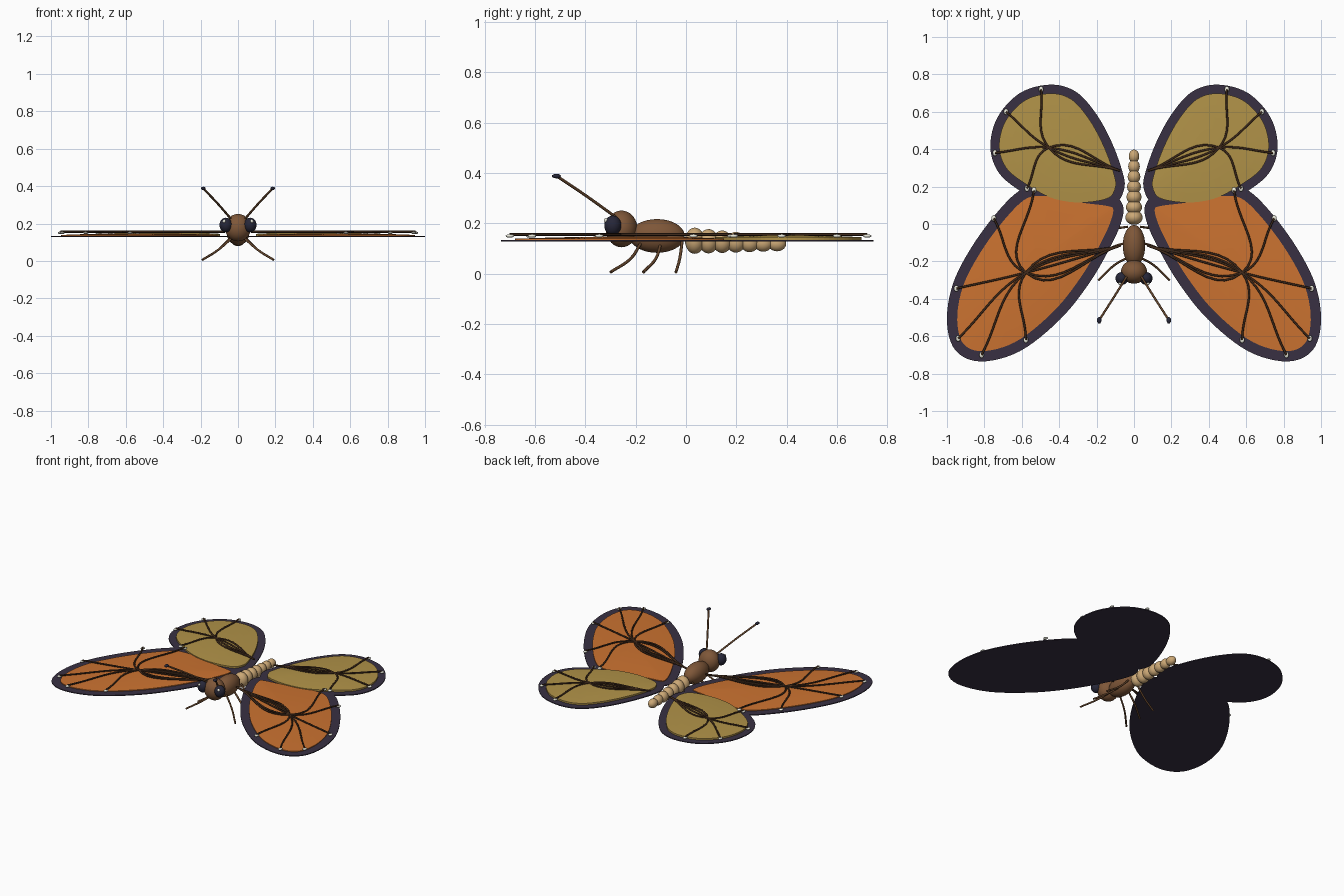
import bpy, bmesh
from mathutils import Vector

if "Cube" in bpy.data.objects:
    bpy.data.objects.remove(bpy.data.objects["Cube"])


def material(name, rgb):
    m = bpy.data.materials.new(name)
    m.diffuse_color = (*rgb, 1)
    m.use_nodes = True
    m.node_tree.nodes["Principled BSDF"].inputs["Base Color"].default_value = m.diffuse_color
    return m


DARK = material("dark_border", (0.04, 0.03, 0.055))
ORANGE = material("orange", (0.60, 0.17, 0.03))
YELLOW = material("ochre", (0.44, 0.29, 0.065))
BROWN = material("brown", (0.21, 0.095, 0.04))
TAN = material("tan", (0.60, 0.39, 0.18))
VEIN = material("vein_brown", (0.055, 0.025, 0.012))
LIMB = material("limb_brown", (0.13, 0.06, 0.025))
EYE = material("eye_dark", (0.02, 0.02, 0.04))
WHITE = material("pale", (0.80, 0.80, 0.70))


def ball(name, loc, size, mat, seg=24, rings=14):
    bm = bmesh.new()
    bmesh.ops.create_uvsphere(bm, u_segments=seg, v_segments=rings, radius=1)
    for v in bm.verts:
        v.co = Vector(a * b for a, b in zip(v.co, size))
    return finish(name, bm, mat, loc)


def finish(name, bm, mat, loc=(0, 0, 0), smooth=True):
    bmesh.ops.recalc_face_normals(bm, faces=bm.faces)
    me = bpy.data.meshes.new(name)
    bm.to_mesh(me)
    bm.free()
    me.materials.append(mat)
    for p in me.polygons:
        p.use_smooth = smooth
    ob = bpy.data.objects.new(name, me)
    ob.location = loc
    bpy.context.collection.objects.link(ob)
    return ob


def tubes(name, paths, radius, mat):
    cu = bpy.data.curves.new(name, 'CURVE')
    cu.dimensions = '3D'
    cu.bevel_depth = radius
    cu.bevel_resolution = 2
    cu.resolution_u = 10
    cu.use_fill_caps = True
    for pts in paths:
        sp = cu.splines.new('BEZIER')
        sp.bezier_points.add(len(pts) - 1)
        for bp, co in zip(sp.bezier_points, pts):
            bp.co = co
            bp.handle_left_type = bp.handle_right_type = 'AUTO'
    cu.materials.append(mat)
    ob = bpy.data.objects.new(name, cu)
    bpy.context.collection.objects.link(ob)


def smooth_loop(pts, steps=6):
    # closed Catmull-Rom curve through the outline points
    p = [Vector(q) for q in pts]
    n, out = len(p), []
    for i in range(n):
        a, b, c, d = p[i - 1], p[i], p[(i + 1) % n], p[(i + 2) % n]
        for k in range(steps):
            t = k / steps
            out.append(0.5 * (2 * b + (c - a) * t + (2 * a - 5 * b + 4 * c - d) * t * t
                              + (3 * b - a - 3 * c + d) * t ** 3))
    return out


def inset(loop, w):
    n = len(loop)
    area = sum(loop[i - 1].cross(loop[i]) for i in range(n))
    s = 1 if area > 0 else -1
    out = []
    for i in range(n):
        t = (loop[(i + 1) % n] - loop[i - 1]).normalized()
        out.append(loop[i] + Vector((-t.y, t.x)) * w * s)
    return out


def plate(name, loop, side, z0, z1, dome, mat):
    # flat underside, short wall, gently domed top
    bm = bmesh.new()
    c = sum(loop, Vector((0, 0))) / len(loop)

    def ring(f, z):
        return [bm.verts.new((side * (c + (p - c) * f).x, (c + (p - c) * f).y, z)) for p in loop]
    levels = [ring(1, z0)] + [ring(f, z1 + dome * (1 - f * f)) for f in (1, .8, .6, .4, .2)]
    n = len(loop)
    for a, b in zip(levels, levels[1:]):
        for i in range(n):
            bm.faces.new((a[i], a[(i + 1) % n], b[(i + 1) % n], b[i]))
    bm.faces.new(levels[0])
    bm.faces.new(levels[-1])
    ob = finish(name, bm, mat, smooth=False)
    return ob


FORE = [(.06, .10), (.065, .02), (.12, -.11), (.235, -.31), (.395, -.51), (.61, -.68),
        (.82, -.735), (.955, -.675), (1.0, -.52), (.968, -.32), (.866, -.12),
        (.725, .07), (.60, .185), (.47, .205), (.28, .17), (.11, .145)]
HIND = [(.052, .19), (.065, .29), (.125, .45), (.21, .60), (.315, .71), (.45, .745),
        (.61, .70), (.73, .57), (.768, .41), (.72, .27), (.59, .165), (.44, .09),
        (.27, .068), (.11, .10)]
WINGS = [
    ("forewing", FORE, .055, ORANGE, .139, (.07, -.115), (.578, -.26),
     [(.75, .03), (.95, -.345), (.94, -.612), (.815, -.70), (.578, -.62), (.535, .18)]),
    ("hindwing", HIND, .047, YELLOW, .145, (.075, .285), (.455, .408),
     [(.497, .72), (.684, .60), (.743, .38), (.572, .19)]),
]

for side, tag in ((1, "left"), (-1, "right")):
    # wings: dark plate, coloured panel, veins, pale spots
    for name, pts, width, mat, z, root, hub, tips in WINGS:
        loop = smooth_loop(pts)
        plate(f"{tag}_{name}_border", loop, side, .128, .134, 0, DARK)
        plate(f"{tag}_{name}_panel", inset(loop, width), side, .133, z, .009, mat)
        tubes(f"{tag}_{name}_veins",
              [[(side * x, y, .156) for x, y in (root, hub, t)] for t in tips], .0055, VEIN)
        for i, (x, y) in enumerate(tips):
            ball(f"{tag}_{name}_spot_{i + 1}", (side * x, y, .15), (.013, .017, .007), WHITE, 12, 8)

    # eyes with highlights
    ball(f"{tag}_eye", (side * .065, -.291, .192), (.034, .034, .039), EYE)
    ball(f"{tag}_eye_highlight", (side * .074, -.318, .212), (.009, .009, .009), WHITE, 12, 8)

    # antennae
    tubes(f"{tag}_antenna", [[(side * .035, -.275, .222), (side * .11, -.395, .308),
                              (side * .185, -.512, .387)]], .006, LIMB)
    ball(f"{tag}_antenna_tip", (side * .186, -.515, .388), (.012, .018, .009), EYE, 12, 8)

    # legs
    for leg, ys, z_top in (("front", (-.18, -.22, -.30), .12),
                           ("middle", (-.10, -.12, -.17), .12),
                           ("rear", (-.015, -.025, -.04), .13)):
        tubes(f"{tag}_{leg}_leg", [[(side * .035, ys[0], z_top), (side * .105, ys[1], .06),
                                    (side * .19, ys[2], .006)]], .006, LIMB)

# body
ball("head", (0, -.256, .178), (.07, .063, .073), BROWN, 32, 18)
ball("thorax", (0, -.115, .15), (.06, .11, .067), BROWN, 32, 18)
for i in range(7):
    k = i / 6
    r = .046 - .018 * k
    ball(f"abdomen_segment_{i + 1}", (0, .035 + .0545 * i, .131 - .012 * k),
         (r, .039 - .003 * k, .052 - .022 * k), TAN)
